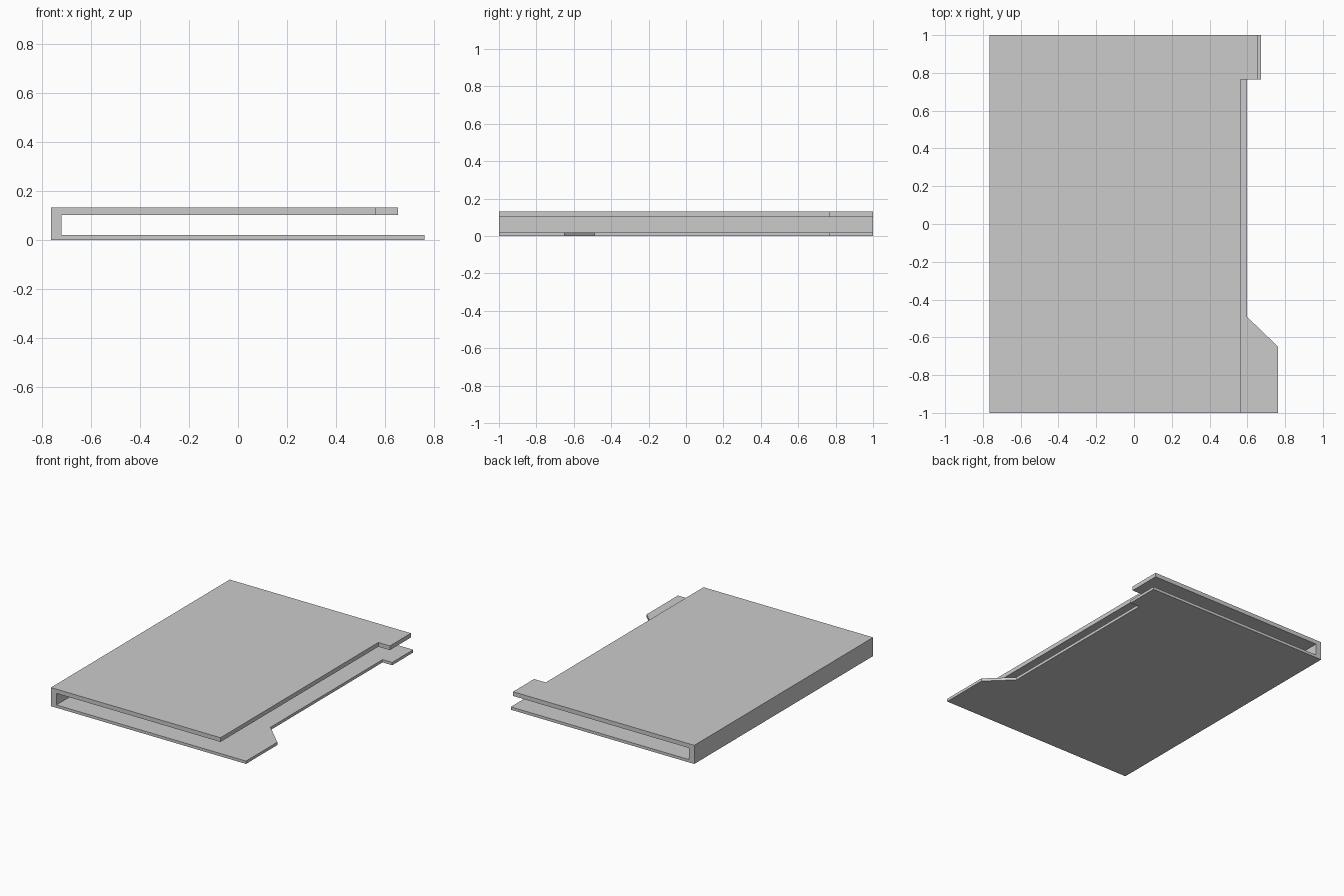
import bpy, bmesh

if "Cube" in bpy.data.objects:
    bpy.data.objects.remove(bpy.data.objects["Cube"])


def slab(name, outline, z0, z1):
    """Extrude an xy outline (counter-clockwise) from z0 up to z1."""
    bm = bmesh.new()
    face = bm.faces.new([bm.verts.new((x, y, z0)) for x, y in outline])
    up = bmesh.ops.extrude_face_region(bm, geom=[face])["geom"]
    bmesh.ops.translate(bm, vec=(0, 0, z1 - z0),
                        verts=[v for v in up if isinstance(v, bmesh.types.BMVert)])
    bmesh.ops.recalc_face_normals(bm, faces=bm.faces)
    mesh = bpy.data.meshes.new(name)
    bm.to_mesh(mesh)
    bm.free()
    obj = bpy.data.objects.new(name, mesh)
    bpy.context.collection.objects.link(obj)
    return obj


LEFT = -0.765

# Thin bottom plate: chamfered front tab and square rear tab
slab("bottom_plate", [
    (LEFT, -1), (0.763, -1), (0.763, -0.65), (0.597, -0.49),
    (0.597, 0.765), (0.672, 0.765), (0.672, 1), (LEFT, 1)], 0.0, 0.02)

# Thicker top plate: rear tab only
slab("top_plate", [
    (LEFT, -1), (0.563, -1), (0.563, 0.765),
    (0.654, 0.765), (0.654, 1), (LEFT, 1)], 0.102, 0.132)

# Spine wall closing the left side between the plates
slab("spine_wall", [(LEFT, -1), (-0.722, -1), (-0.722, 1), (LEFT, 1)], 0.02, 0.102)
